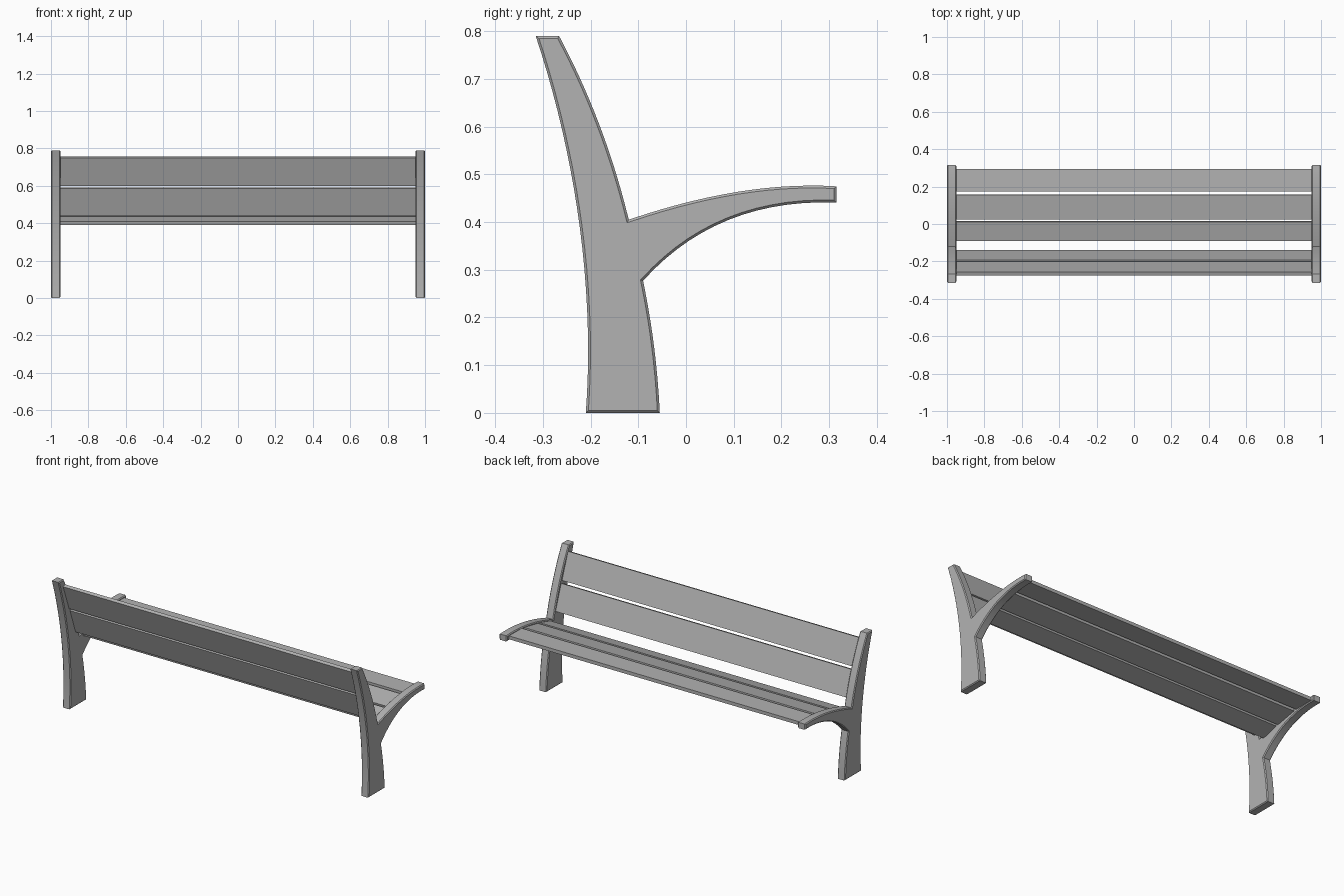
import bpy
import bmesh
from mathutils import Vector
from mathutils.geometry import interpolate_bezier

cube = bpy.data.objects.get("Cube")
if cube:
    bpy.data.objects.remove(cube, do_unlink=True)

COLOUR = (0.45, 0.45, 0.45, 1)
mat = bpy.data.materials.new("plain_grey")
mat.use_nodes = True
mat.diffuse_color = COLOUR
mat.node_tree.nodes["Principled BSDF"].inputs["Base Color"].default_value = COLOUR


def prism(name, outline, x0, x1, bevel=0.0):
    """Extrude a (y, z) outline from x0 to x1."""
    bm = bmesh.new()
    face = bm.faces.new([bm.verts.new((x0, p[0], p[1])) for p in outline])
    ext = bmesh.ops.extrude_face_region(bm, geom=[face])["geom"]
    moved = [v for v in ext if isinstance(v, bmesh.types.BMVert)]
    bmesh.ops.translate(bm, verts=moved, vec=(x1 - x0, 0, 0))
    bmesh.ops.recalc_face_normals(bm, faces=bm.faces)
    if bevel:
        rims = [e for e in bm.edges if abs(e.verts[0].co.x - e.verts[1].co.x) < 1e-6]
        bmesh.ops.bevel(bm, geom=rims, offset=bevel, segments=1, affect='EDGES')
    mesh = bpy.data.meshes.new(name)
    bm.to_mesh(mesh)
    bm.free()
    mesh.materials.append(mat)
    obj = bpy.data.objects.new(name, mesh)
    bpy.context.collection.objects.link(obj)
    bpy.ops.object.select_all(action='DESELECT')
    obj.select_set(True)
    bpy.context.view_layer.objects.active = obj
    bpy.ops.object.shade_smooth_by_angle(angle=0.35)
    return obj


def arc(a, c, b, steps=14):
    """Quadratic curve from a to b, without the last point."""
    a, b, c = Vector(a), Vector(b), Vector(c)
    return [a.lerp(c, t).lerp(c.lerp(b, t), t) for t in (i / steps for i in range(steps))]


# Side frames: leg, back post and seat arm in one curved outline
back = [Vector((*p, 0)) for p in ((-.21, 0), (-.19, .27), (-.235, .55), (-.315, .79))]
outline = [p.xy for p in interpolate_bezier(*back, 20)]
outline += arc((-.266, .79), (-.17, .61), (-.12, .405))
outline += arc((-.12, .405), (.12, .487), (.315, .475))
outline += [Vector((.315, .475))]
outline += arc((.315, .441), (.065, .45), (-.09, .277))
outline += arc((-.09, .277), (-.0615, .14), (-.055, 0))
outline += [Vector((-.055, 0))]
for side, s in (("left", 1), ("right", -1)):
    prism(side + "_frame", outline, s * 0.95, s * 1.0, bevel=0.005)

# Slats: sitting-side edge points, thickness runs away from the sitter
THICK = 0.02
slats = {
    "seat_slat_front": ((.175, .467), (.295, .468)),
    "seat_slat_middle": ((.025, .439), (.155, .464)),
    "seat_slat_rear": ((-.092, .409), (.01, .437)),
    "back_slat_lower": ((-.192, .592), (-.14, .446)),
    "back_slat_upper": ((-.256, .757), (-.2, .606)),
}
for name, (a, b) in slats.items():
    a, b = Vector(a), Vector(b)
    d = (b - a).normalized()
    down = Vector((d.y, -d.x)) * THICK
    prism(name, [a, b, b + down, a + down], -0.952, 0.952)
